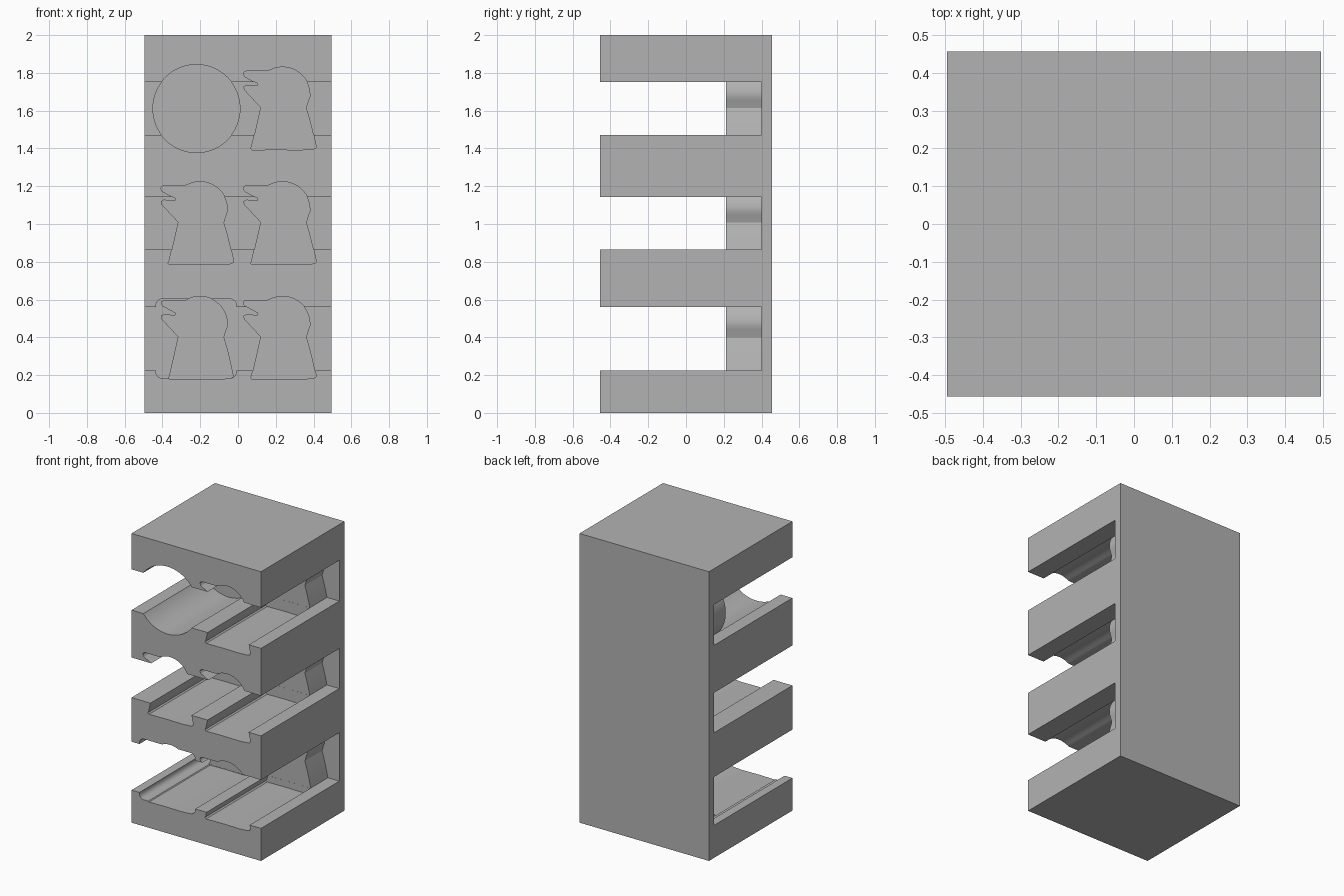
import bpy, bmesh, math

old = bpy.data.objects.get("Cube")
if old:
    bpy.data.objects.remove(old, do_unlink=True)

HALF_X, HALF_Y, HEIGHT = 0.495, 0.456, 2.0
SLOT_BACK = 0.40      # depth where the open slots stop
PLUG_FRONT = 0.212    # depth where the pockets stop and the plugs begin
FRONT = -0.6          # cutters start ahead of the block

grey = bpy.data.materials.new("plain grey")
grey.use_nodes = True
grey.diffuse_color = (0.45, 0.45, 0.45, 1)
grey.node_tree.nodes["Principled BSDF"].inputs["Base Color"].default_value = grey.diffuse_color


def prism(name, outline, y0, y1):
    """Extrude an x-z outline from y0 to y1."""
    bm = bmesh.new()
    face = bm.faces.new([bm.verts.new((x, y0, z)) for x, z in outline])
    grown = bmesh.ops.extrude_face_region(bm, geom=[face])["geom"]
    bmesh.ops.translate(bm, vec=(0, y1 - y0, 0),
                        verts=[v for v in grown if isinstance(v, bmesh.types.BMVert)])
    bmesh.ops.recalc_face_normals(bm, faces=bm.faces)
    mesh = bpy.data.meshes.new(name)
    bm.to_mesh(mesh)
    bm.free()
    mesh.materials.append(grey)
    obj = bpy.data.objects.new(name, mesh)
    bpy.context.collection.objects.link(obj)
    return obj


def rectangle(x0, x1, z0, z1):
    return [(x0, z0), (x1, z0), (x1, z1), (x0, z1)]


def arc(cx, cz, r, start, end, steps):
    angles = [math.radians(start + (end - start) * i / steps) for i in range(steps + 1)]
    return [(cx + r * math.cos(a), cz + r * math.sin(a)) for a in angles]


def rounded_rectangle(x0, x1, z0, z1, r):
    corners = [(x1 - r, z1 - r), (x0 + r, z1 - r), (x0 + r, z0 + r), (x1 - r, z0 + r)]
    return [p for i, (cx, cz) in enumerate(corners)
            for p in arc(cx, cz, r, 90 * i, 90 * i + 90, 6)]


def figure(x, z):
    """Beaked head on a flared base, from the lower left, anticlockwise."""
    pts = [(0.072, 0.018), (0.066, 0.008), (0.075, 0.0), (0.20, 0.002), (0.33, 0.0),
           (0.400, 0.005), (0.413, 0.012), (0.412, 0.028), (0.395, 0.105),
           (0.380, 0.165), (0.363, 0.222), (0.375, 0.262)]
    pts += arc(0.236, 0.292, 0.147, -4, 116, 16)
    pts += [(0.156, 0.418), (0.045, 0.418), (0.032, 0.413), (0.028, 0.402),
            (0.036, 0.388), (0.105, 0.350), (0.103, 0.340), (0.045, 0.344),
            (0.028, 0.335), (0.032, 0.318), (0.119, 0.225), (0.100, 0.140)]
    return [(px + x, pz + z) for px, pz in pts]


def combine(body, tool, operation):
    mod = body.modifiers.new(operation.title(), "BOOLEAN")
    mod.operation, mod.solver, mod.object = operation, "EXACT", tool
    bpy.context.view_layer.objects.active = body
    bpy.ops.object.modifier_apply(modifier=mod.name)
    bpy.data.objects.remove(tool, do_unlink=True)


# Solid block
rack = prism("storage_rack", rectangle(-HALF_X, HALF_X, 0, HEIGHT), -HALF_Y, HALF_Y)

# Three slots open to the front and both sides
for low, high in [(0.225, 0.56), (0.865, 1.142), (1.47, 1.752)]:
    combine(rack, prism("slot_cutter", rectangle(-1, 1, low, high), FRONT, SLOT_BACK), "DIFFERENCE")

# Full-depth rounded square pocket
square = rounded_rectangle(-0.435, -0.008, 0.183, 0.603, 0.035)
combine(rack, prism("square_cutter", square, FRONT, SLOT_BACK), "DIFFERENCE")

# Shaped pockets, each ending at a plug of the same shape on the back wall
shapes = [arc(-0.22, 1.611, 0.233, 0, 354.375, 63)]
shapes += [figure(x, z) for x, z in [(0, 1.392), (0, 0.785), (-0.437, 0.785),
                                     (0, 0.178), (-0.437, 0.178)]]
for outline in shapes:
    combine(rack, prism("pocket_cutter", outline, FRONT, PLUG_FRONT), "DIFFERENCE")
for outline in shapes:
    combine(rack, prism("plug", outline, PLUG_FRONT + 0.0005, SLOT_BACK + 0.02), "UNION")

# Smooth curved walls, crisp edges
bpy.ops.object.select_all(action="DESELECT")
rack.select_set(True)
bpy.context.view_layer.objects.active = rack
bpy.ops.object.shade_smooth_by_angle(angle=math.radians(30))
